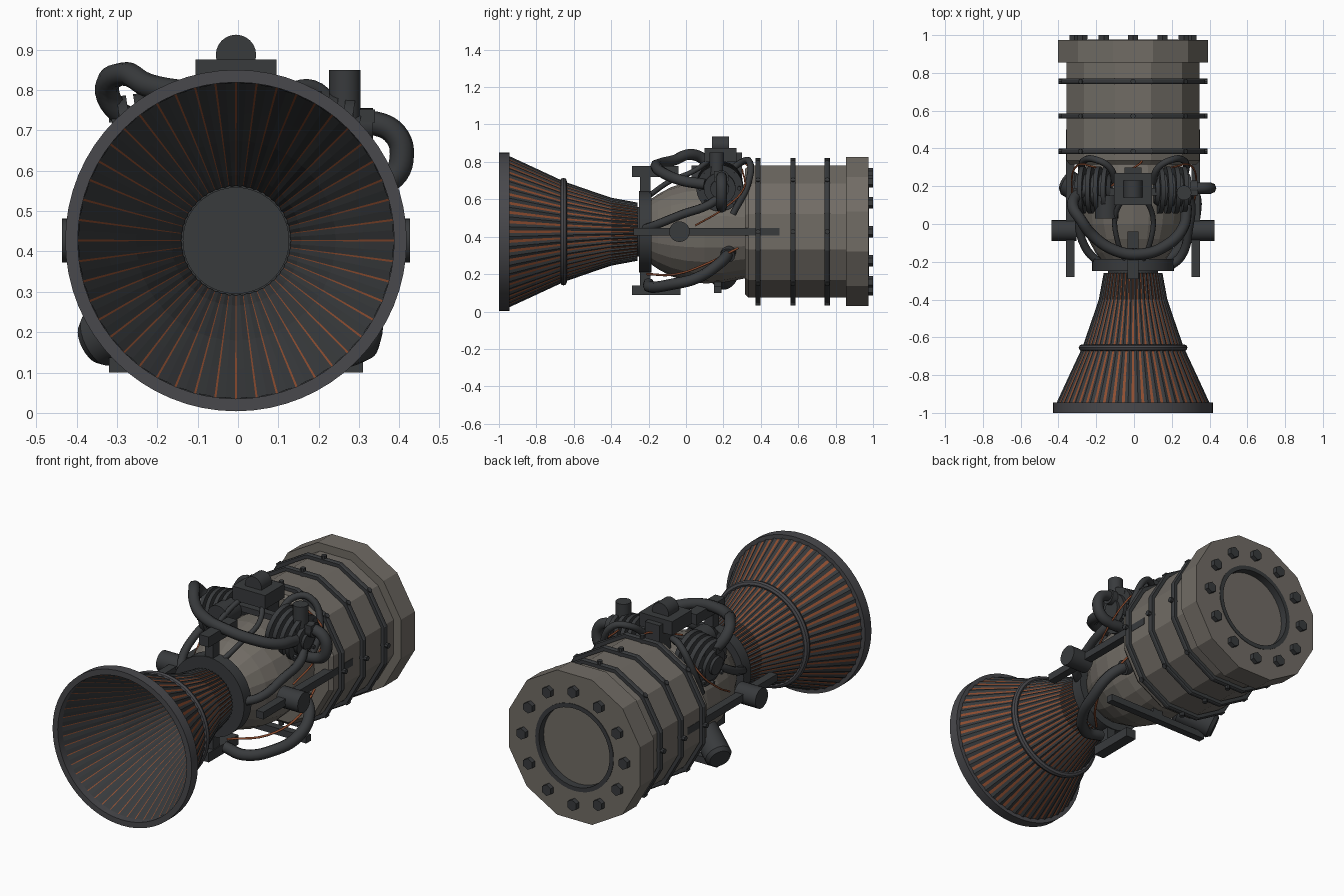
import bpy, bmesh, math
from mathutils import Vector

if "Cube" in bpy.data.objects:
    bpy.data.objects.remove(bpy.data.objects["Cube"])

CX, CZ = -0.005, 0.427          # engine axis
Y = (0, 1, 0)


def mat(name, rgb):
    m = bpy.data.materials.new(name)
    m.diffuse_color = (*rgb, 1)
    m.use_nodes = True
    m.node_tree.nodes["Principled BSDF"].inputs["Base Color"].default_value = m.diffuse_color
    return m


BODY = mat("warm_grey_metal", (0.165, 0.15, 0.13))
DARK = mat("dark_metal", (0.04, 0.043, 0.046))
RIM = mat("steel", (0.065, 0.065, 0.072))
COPPER = mat("copper", (0.27, 0.075, 0.03))


def finish(bm, name, mats, smooth=False, normals=True):
    bmesh.ops.remove_doubles(bm, verts=bm.verts, dist=1e-5)
    if normals:
        bmesh.ops.recalc_face_normals(bm, faces=bm.faces)
    me = bpy.data.meshes.new(name)
    bm.to_mesh(me)
    bm.free()
    for m in mats:
        me.materials.append(m)
    ob = bpy.data.objects.new(name, me)
    bpy.context.collection.objects.link(ob)
    if smooth:
        bpy.ops.object.select_all(action='DESELECT')
        ob.select_set(True)
        bpy.context.view_layer.objects.active = ob
        bpy.ops.object.shade_smooth_by_angle(angle=math.radians(35))
    return ob


def add_lathe(bm, profile, origin, axis, segs, phase=0.0):
    """Revolve (distance, radius) points about an axis through origin."""
    a, o = Vector(axis).normalized(), Vector(origin)
    ref = Vector((0, 0, 1)) if abs(a.z) < 0.9 else Vector((0, 1, 0))
    v = (ref - a * ref.dot(a)).normalized()
    u = a.cross(v)
    rings = []
    for t, r in profile:
        rings.append([bm.verts.new(o + a * t + (u * math.sin(w) + v * math.cos(w)) * r)
                      for w in (phase + math.tau * i / segs for i in range(segs))])
    for p, q in zip(rings, rings[1:]):
        for i in range(segs):
            j = (i + 1) % segs
            bm.faces.new((p[i], p[j], q[j], q[i]))
    for ring, (t, r) in ((rings[0], profile[0]), (rings[-1], profile[-1])):
        if r > 0 and profile[0] != profile[-1]:
            bm.faces.new(ring)


def lathe(name, profile, m, origin=(CX, 0, CZ), axis=Y, segs=32, phase=0.0, smooth=True):
    bm = bmesh.new()
    add_lathe(bm, profile, origin, axis, segs, phase)
    return finish(bm, name, [m], smooth)


def cyl(name, origin, axis, r, length, m=DARK, segs=24):
    return lathe(name, [(0, r), (length, r)], m, origin, axis, segs)


def box(name, lo, hi, m=DARK):
    bm = bmesh.new()
    bmesh.ops.create_cube(bm, size=1)
    for v in bm.verts:
        v.co = [(l + h) / 2 + c * (h - l) for l, h, c in zip(lo, hi, v.co)]
    return finish(bm, name, [m])


def pipe(name, pts, r, m=DARK, res=5):
    cu = bpy.data.curves.new(name, 'CURVE')
    cu.dimensions = '3D'
    cu.bevel_depth, cu.bevel_resolution, cu.resolution_u = r, 2, res
    cu.use_fill_caps = True
    s = cu.splines.new('BEZIER')
    s.bezier_points.add(len(pts) - 1)
    for bp, p in zip(s.bezier_points, pts):
        bp.co = p
        bp.handle_left_type = bp.handle_right_type = 'AUTO'
    cu.materials.append(m)
    ob = bpy.data.objects.new(name, cu)
    bpy.context.collection.objects.link(ob)
    return ob


def torus(name, y, R, r, m=DARK, segs=48):
    prof = [(y + r * math.cos(k * math.tau / 8), R + r * math.sin(k * math.tau / 8)) for k in range(8)]
    return lathe(name, prof + prof[:1], m, segs=segs)


# nozzle bell: dark cooling tubes with copper seams between them
BELL = [(-0.26, .152), (-0.4, .178), (-0.5, .212), (-0.65, .264), (-0.8, .334), (-0.96, .408)]


def bell(name, seam, crown, inset, n=48):
    bm = bmesh.new()
    step = math.tau / n
    for k in range(n):
        a = k * step
        cols = [(a + seam * step / 2, 0), (a + step / 2, crown), (a + step * (1 - seam / 2), 0),
                (a + step * (1 + seam / 2), 0)]
        grid = [[bm.verts.new((CX + (r - inset + d) * math.sin(w), y, CZ + (r - inset + d) * math.cos(w)))
                 for y, r in BELL] for w, d in cols]
        for c in range(3):
            for i in range(len(BELL) - 1):
                f = bm.faces.new((grid[c][i], grid[c][i + 1], grid[c + 1][i + 1], grid[c + 1][i]))
                f.material_index = 1 if c == 2 else 0
    finish(bm, name, [DARK, COPPER])


bell("nozzle_outer_tubes", 0.3, 0.006, 0.002)
bell("nozzle_inner_lining", 0.1, -0.002, 0.016)
lathe("nozzle_rim", [(-1, .392), (-1, .423), (-.945, .423), (-.945, .392), (-1, .392)], RIM, segs=64)
torus("nozzle_band", -0.655, 0.27, 0.018, RIM)
cyl("throat_plate", (CX, -0.29, CZ), Y, 0.132, 0.08, segs=48)
lathe("throat_flange", [(-.25, .19), (-.25, .217), (-.185, .217), (-.185, .15)], DARK, segs=40)

# faceted combustion chamber
lathe("chamber", [(-.2, .165), (-.15, .2), (-.08, .238), (0, .264), (.1, .277), (.2, .272), (.34, .245)],
      BODY, segs=20, smooth=False)

# twelve-sided rear casing with recessed back
P12, K = math.pi / 12, 1 / math.cos(math.pi / 12)
lathe("rear_casing", [(.315, .335 * K), (.335, .353 * K), (.87, .353 * K)], BODY, segs=12, phase=P12, smooth=False)
lathe("rear_flange", [(.855, .2), (.855, .398 * K), (.975, .398 * K)] + [(.975, .398 * K)], BODY,
      segs=12, phase=P12, smooth=False).hide_render = False
flange = bpy.data.objects["rear_flange"]
cut = cyl("recess_cutter", (CX, 0.915, CZ), Y, 0.238, 0.2, segs=40)
cut.hide_render = True
cut.hide_viewport = True
mod = flange.modifiers.new("recess", 'BOOLEAN')
mod.object, mod.solver = cut, 'EXACT'
lathe("recess_lining", [(.93, .215), (.978, .215), (.978, .238), (.93, .238), (.93, .215)], DARK, segs=40)
cyl("recess_plate", (CX, 0.925, CZ), Y, 0.22, 0.012, BODY, 40)

# hex bolts on the back and studs on the casing bands
bm = bmesh.new()
for k in range(12):
    w = k * math.tau / 12
    add_lathe(bm, [(0, .031), (.03, .031)], (CX + .31 * math.sin(w), .97, CZ + .31 * math.cos(w)), Y, 6)
finish(bm, "rear_bolts", [DARK])
bm = bmesh.new()
for n, y in enumerate((.385, .572, .755)):
    prof = [(y + .014 * c, .368 * K + .012 * s) for c, s in ((-1, -1), (-1, .6), (-.5, 1), (.5, 1), (1, .6), (1, -1), (-1, -1))]
    lathe(f"casing_band_{n + 1}", prof, DARK, segs=12, phase=P12, smooth=False)
    for k in range(8):
        w = k * math.tau / 8
        d = Vector((math.sin(w), 0, math.cos(w)))
        add_lathe(bm, [(.35, .014), (.395, .014)], (CX, y, CZ), d, 8)
finish(bm, "band_studs", [DARK])

# paired parts on both sides
for s, side in ((1, "right"), (-1, "left")):
    # turbopump drum: stacked ribs on a sideways axis
    prof = [(0, .07)]
    for i in range(4):
        t = .02 + i * .042
        prof += [(t, .085), (t, .125), (t + .024, .125), (t + .024, .085)]
    prof += [(.19, .085), (.19, .05), (.205, .05)]
    o, ax = Vector((CX + s * .11, .18, .685)), Vector((s, 0, -.15)).normalized()
    lathe(f"{side}_pump", prof, DARK, o, ax, 28)
    bm = bmesh.new()
    for k in range(8):
        w = k * math.tau / 8
        p = o + ax * .165 + Vector((0, math.sin(w), math.cos(w))) * .105
        add_lathe(bm, [(0, .012), (.018, .012)], p, ax, 6)
    finish(bm, f"{side}_pump_bolts", [DARK])
    # side rail and trunnion
    xs = sorted((CX + s * .31, CX + s * .355))
    box(f"{side}_rail", (xs[0], -.28, CZ - .02), (xs[1], .5, CZ + .02))
    cyl(f"{side}_trunnion", (CX + s * .3, -.035, CZ), (s, 0, 0), .055, .131)
    # small hoses
    pipe(f"{side}_arch_hose", [(s * .1, .22, .74), (s * .13, .3, .8), (s * .2, .34, .8),
                               (s * .27, .33, .68), (s * .27, .25, .52)], .018)
    pipe(f"{side}_feed_tube", [(s * .05, .15, .83), (s * .1, .04, .75), (s * .09, -.08, .7),
                               (s * .04, -.21, .61)], .014)
    pipe(f"{side}_copper_wire", [(s * .2, .3, .76), (s * .3, .31, .66), (s * .33, .2, .55), (s * .3, .05, .46)],
         .005, COPPER)

# top actuator
box("actuator_base", (-.105, .1, .8), (.095, .27, .875))
cyl("actuator_drum", (CX, .14, .887), Y, .05, .09)
box("actuator_block", (-.05, .2, .68), (.04, .3, .85))

# cross bars and centre brackets
box("lower_cross_bar", (-.32, .15, .1), (.31, .19, .137))
box("upper_cross_bar", (-.32, .15, .72), (.34, .19, .752))
box("upper_bracket", (CX - .03, -.29, .72), (CX + .03, -.04, .777))
box("lower_bracket", (CX - .03, -.29, .088), (CX + .03, -.03, .14))
for n, z in (("upper", .6), ("lower", .12)):
    box(f"{n}_bracket_post", (CX - .025, -.245, z), (CX + .025, -.19, z + .14))
box("lower_bar_post", (CX - .03, .15, .12), (CX + .03, .19, .2))

# accessory canisters
cyl("vertical_canister", (.265, .165, .68), (0, 0, 1), .039, .17)
cyl("left_canister", (-.145, .03, .72), Y, .062, .12)
lathe("lower_canister", [(0, .055), (.02, .07), (.2, .07), (.22, .055)], DARK, (-.24, .15, .23), (-.5, .3, -.25), 24)\
    .location = (.05, -.03, .03)

# large pipes
pipe("main_hose", [(-.22, .2, .72), (-.29, .16, .74), (-.325, .1, .81), (-.28, .02, .84), (-.22, -.06, .81),
                   (-.1, -.14, .79), (.03, -.16, .775), (.16, -.12, .74), (.26, -.02, .7), (.28, .1, .68)], .03)
pipe("right_loop_pipe", [(.28, .19, .715), (.34, .19, .717), (.39, .19, .69), (.406, .19, .64),
                         (.385, .19, .585), (.32, .19, .56), (.25, .19, .56)], .03)
cyl("loop_collar", (.3, .19, .715), (1, 0, 0), .04, .035)
pipe("right_fuel_pipe", [(.18, -.23, .44), (.25, -.17, .46), (.29, -.02, .52), (.3, .12, .57), (.26, .2, .63)], .024)
pipe("lower_right_pipe", [(.06, -.2, .15), (.17, -.19, .13), (.28, -.08, .145), (.325, .06, .18),
                          (.315, .17, .25), (.26, .22, .3), (.2, .23, .33)], .03)
cyl("lower_pipe_collar", (.2, .23, .33), (.8, -.1, -.4), .04, .07)
pipe("left_fuel_pipe", [(-.17, -.22, .45), (-.26, -.12, .5), (-.29, .05, .58), (-.25, .15, .65)], .022)
pipe("lower_copper_wire", [(.08, -.21, .2), (.22, -.05, .2), (.29, .12, .26), (.27, .28, .34)], .006, COPPER)
pipe("top_copper_wire", [(-.12, .2, .78), (-.03, .28, .8), (.04, .33, .78), (.02, .36, .7)], .005, COPPER)
